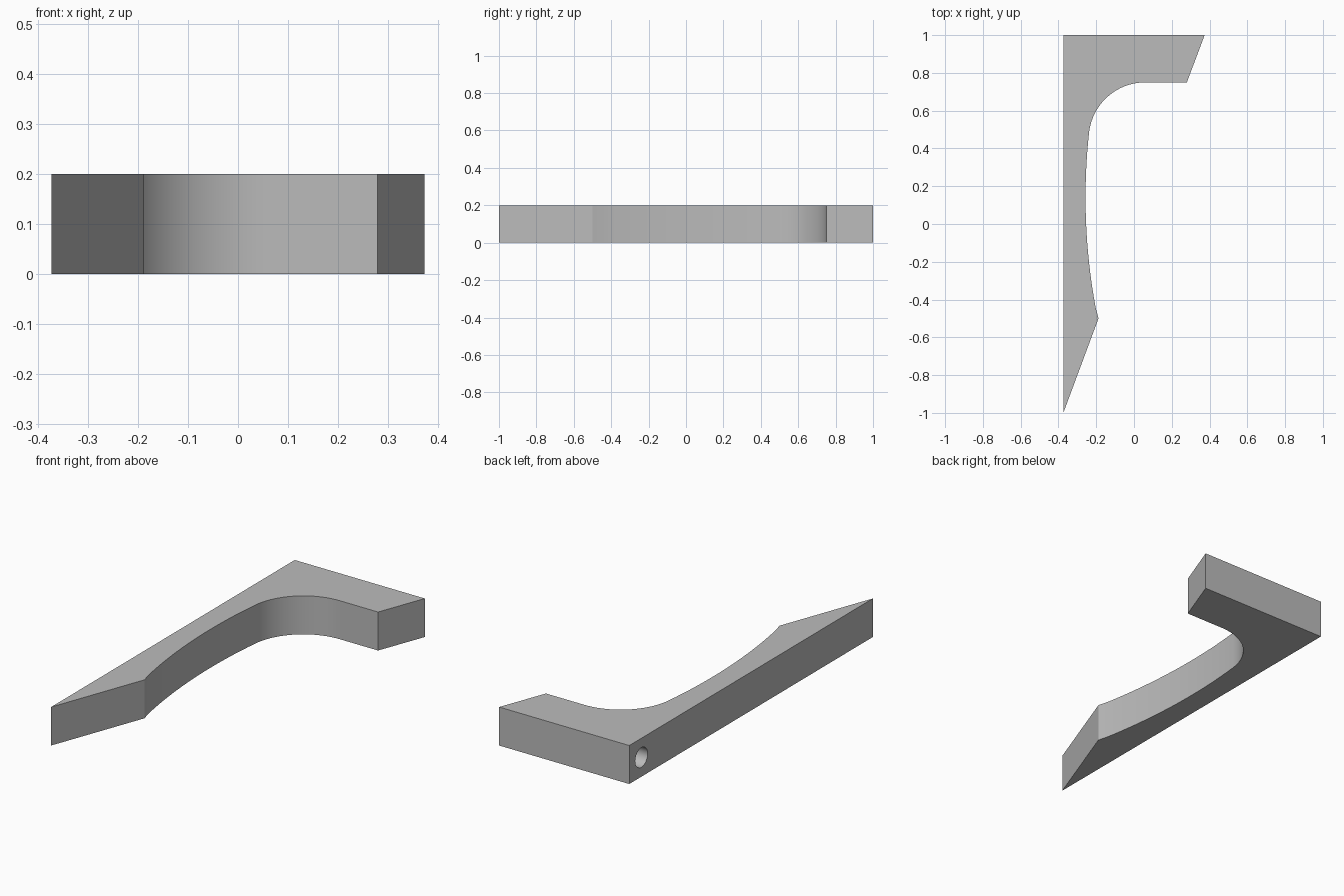
import bpy, bmesh
from math import sin, cos, pi, atan2

cube = bpy.data.objects.get("Cube")
if cube:
    bpy.data.objects.remove(cube, do_unlink=True)

HEIGHT = 0.2

grey = bpy.data.materials.new("plain grey")
grey.use_nodes = True
grey.diffuse_color = (0.5, 0.5, 0.5, 1)
grey.node_tree.nodes["Principled BSDF"].inputs["Base Color"].default_value = (0.5, 0.5, 0.5, 1)


def arc(cx, cy, r, start, end, steps):
    """Points along a circular arc, both ends included."""
    return [(cx + r * cos(start + (end - start) * i / steps),
             cy + r * sin(start + (end - start) * i / steps)) for i in range(steps + 1)]


# Outline: straight back, short arm, tight fillet, shallow hollow, pointed tip
fillet_r, hollow_r = 0.30, 3.2
lean = 0.107  # shared tangent angle where the two arcs meet
fillet = arc(0.06, 0.45, fillet_r, pi / 2, pi - lean, 20)
jx, jy = fillet[-1]
hx, hy = jx + hollow_r * cos(lean), jy - hollow_r * sin(lean)
tip_angle = pi + atan2(0.5 + hy, hollow_r)
hollow = arc(hx, hy, hollow_r, pi - lean, tip_angle, 20)[1:-1]
outline = [(-0.374, -1), (-0.374, 1), (0.374, 1), (0.28, 0.75)]
outline += fillet + hollow + [(-0.188, -0.5)]

# Bracket body: extruded outline
bm = bmesh.new()
base = bm.faces.new([bm.verts.new((x, y, 0)) for x, y in outline])
top = bmesh.ops.extrude_face_region(bm, geom=[base])["geom"]
bmesh.ops.translate(bm, vec=(0, 0, HEIGHT),
                    verts=[v for v in top if isinstance(v, bmesh.types.BMVert)])
bmesh.ops.recalc_face_normals(bm, faces=bm.faces)
mesh = bpy.data.meshes.new("bracket")
bm.to_mesh(mesh)
bm.free()
mesh.materials.append(grey)
bracket = bpy.data.objects.new("bracket", mesh)
bpy.context.collection.objects.link(bracket)

# Blind round hole in the long straight side
bpy.ops.mesh.primitive_cylinder_add(vertices=32, radius=0.051, depth=0.5,
                                    location=(-0.374, 0.9, HEIGHT / 2),
                                    rotation=(0, pi / 2, 0))
cutter = bpy.context.object
cutter.name = "hole_cutter"
cutter.data.materials.append(grey)

bpy.ops.object.select_all(action="DESELECT")
bracket.select_set(True)
bpy.context.view_layer.objects.active = bracket
cut = bracket.modifiers.new("hole", "BOOLEAN")
cut.object = cutter
cut.operation = "DIFFERENCE"
cut.solver = "EXACT"
bpy.ops.object.modifier_apply(modifier=cut.name)
bpy.data.objects.remove(cutter, do_unlink=True)

bpy.ops.object.shade_smooth_by_angle(angle=pi / 6)
